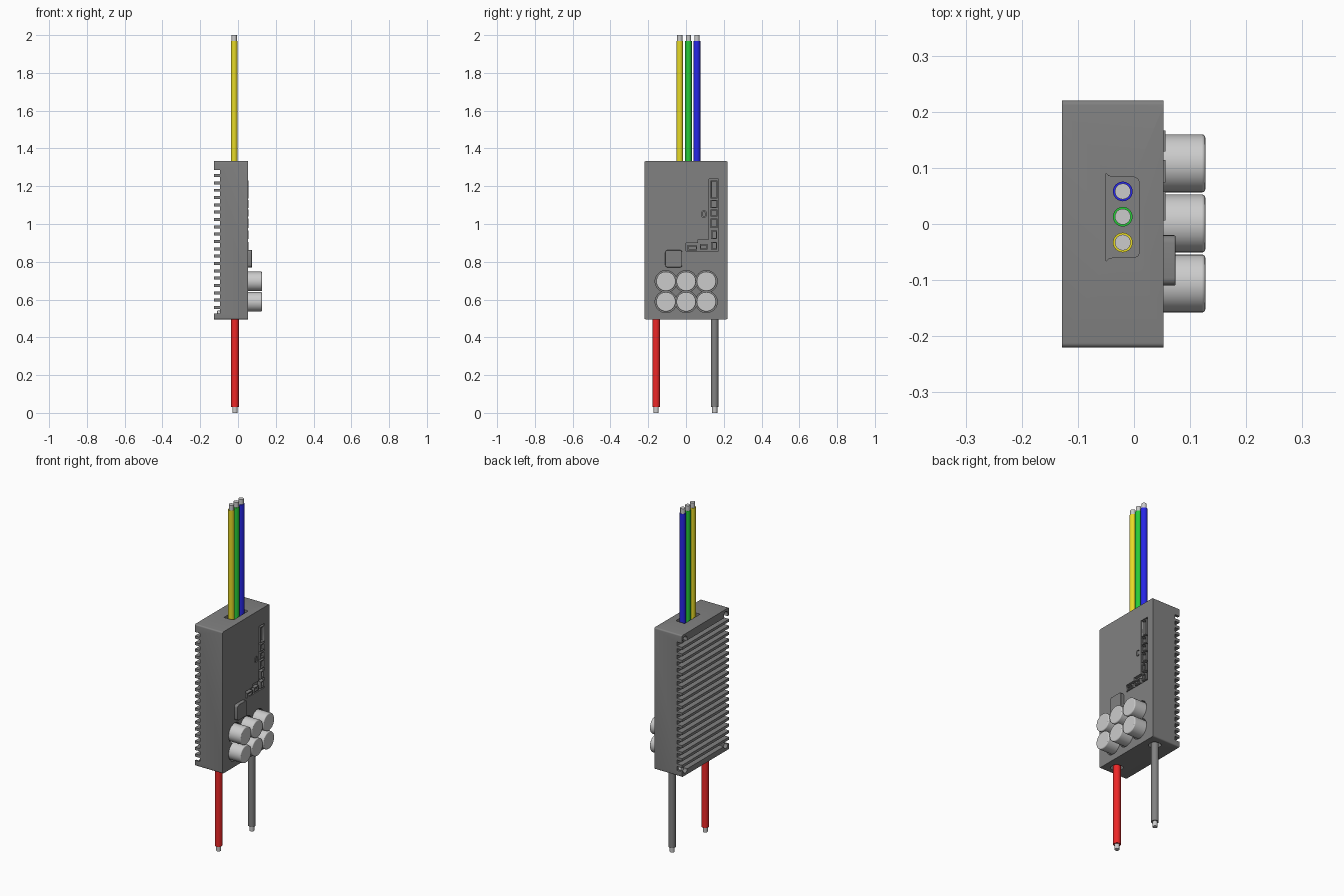
import bpy, bmesh, math

if "Cube" in bpy.data.objects:
    bpy.data.objects.remove(bpy.data.objects["Cube"])

def place(axis, u, v, h):
    return {'x': (h, u, v), 'y': (u, h, v), 'z': (u, v, h)}[axis]

def rounded(u0, u1, v0, v1, r, n=5):
    pts = []
    for cu, cv, a0 in ((u1-r, v1-r, 0), (u0+r, v1-r, 90), (u0+r, v0+r, 180), (u1-r, v0+r, 270)):
        for i in range(n + 1):
            a = math.radians(a0 + 90 * i / n)
            pts.append((cu + r * math.cos(a), cv + r * math.sin(a)))
    return pts

def circle(u, v, r, n=40):
    return [(u + r * math.cos(2*math.pi*i/n), v + r * math.sin(2*math.pi*i/n)) for i in range(n)]

def box(u0, u1, v0, v1):
    return [(u0, v0), (u1, v0), (u1, v1), (u0, v1)]

def prisms(name, axis, a, b, profiles, colour=None, bevel=0):
    """Extrude one or more closed profiles along an axis into one object."""
    bm = bmesh.new()
    for pts in profiles:
        lo = [bm.verts.new(place(axis, u, v, a)) for u, v in pts]
        hi = [bm.verts.new(place(axis, u, v, b)) for u, v in pts]
        bm.faces.new(lo)
        bm.faces.new(hi)
        for i in range(len(pts)):
            j = (i + 1) % len(pts)
            bm.faces.new((lo[i], lo[j], hi[j], hi[i]))
    bmesh.ops.recalc_face_normals(bm, faces=bm.faces)
    me = bpy.data.meshes.new(name)
    bm.to_mesh(me)
    bm.free()
    ob = bpy.data.objects.new(name, me)
    bpy.context.collection.objects.link(ob)
    if colour:
        mat = bpy.data.materials.new(name)
        mat.diffuse_color = (*colour, 1)
        mat.use_nodes = True
        mat.node_tree.nodes["Principled BSDF"].inputs["Base Color"].default_value = mat.diffuse_color
        me.materials.append(mat)
    if bevel:
        m = ob.modifiers.new("edge", 'BEVEL')
        m.width, m.segments, m.limit_method = bevel, 3, 'ANGLE'
        m.angle_limit = math.radians(40)
    smooth(ob)
    return ob

def smooth(ob):
    bpy.ops.object.select_all(action='DESELECT')
    ob.select_set(True)
    bpy.context.view_layer.objects.active = ob
    bpy.ops.object.shade_smooth_by_angle(angle=math.radians(35))

def cut(target, cutter):
    m = target.modifiers.new("cut", 'BOOLEAN')
    m.operation, m.solver, m.use_self, m.object = 'DIFFERENCE', 'EXACT', True, cutter
    bpy.context.view_layer.objects.active = target
    bpy.ops.object.modifier_apply(modifier=m.name)
    bpy.data.objects.remove(cutter)

DARK = (0.22, 0.22, 0.22)
XB, XF, Z0, Z1 = -0.128, 0.053, 0.495, 1.333
CAPS = [(y, z) for y in (-0.106, 0.001, 0.108) for z in (0.588, 0.696)]
SCREWS = [(y, z) for y in (-0.19, 0.19) for z in (0.528, 1.3)]
TOP = [(-0.033, "yellow_wire", (0.8, 0.7, 0.02)), (0.013, "green_wire", (0.02, 0.6, 0.04)),
       (0.058, "blue_wire", (0.02, 0.02, 0.8))]
BOTTOM = [(-0.158, "red_wire", (0.85, 0.02, 0.02)), (0.152, "grey_wire", DARK)]

# Housing with heat-sink slots, pockets and wire openings
body = prisms("housing", 'x', XB, XF, [rounded(-0.22, 0.22, Z0, Z1, 0.008)], DARK)
pitch = 0.0388
slots = [box(XB - 0.05, -0.095, 0.527 + i * pitch, 0.527 + i * pitch + 0.023) for i in range(20)]
cut(body, prisms("slot_cutter", 'y', -0.3, 0.3, slots))
cut(body, prisms("screw_cutter", 'x', -0.2, -0.092, [circle(y, z, 0.019, 24) for y, z in SCREWS]))
cut(body, prisms("capacitor_cutter", 'x', 0.03, 0.1, [circle(y, z, 0.0575) for y, z in CAPS]))
ports = [(0, .857), (.172, .857), (.172, 1.237), (.122, 1.237), (.122, .917), (.064, .917), (.064, .9), (0, .9)]
cut(body, prisms("port_cutter", 'x', 0.035, 0.1, [ports]))
cut(body, prisms("light_cutter", 'x', 0.045, 0.1, [rounded(0.085, 0.105, 1.035, 1.07, 0.006)]))
collar = rounded(-0.06, 0.01, -0.06, 0.084, 0.016)
flare = [(-0.05, 0.091), (-0.046, 0.086), (-0.039, 0.084), (0, 0.084), (0.007, 0.08), (0.01, 0.073),
         (0.01, -0.05), (0.007, -0.057), (0, -0.06), (-0.039, -0.06), (-0.046, -0.062), (-0.05, -0.067)]
cut(body, prisms("outlet_cutter", 'z', 1.27, 1.4, [flare]))
cut(body, prisms("inlet_cutter", 'z', 0.4, 0.54, [rounded(-0.045, 0.015, y - 0.03, y + 0.03, 0.02) for y, _, _ in BOTTOM]))
smooth(body)

# Heat-sink screws
prisms("screws", 'x', -0.11, -0.085, [circle(y, z, 0.013, 20) for y, z in SCREWS], bevel=0.003)

# Capacitors
for i, (y, z) in enumerate(CAPS):
    prisms(f"capacitor_{i + 1}", 'x', 0.02, 0.127, [circle(y, z, 0.0515)], bevel=0.005)

# Square button and indicator light
prisms("button", 'x', 0.04, 0.074, [rounded(-0.11, -0.02, 0.77, 0.862, 0.014)], DARK, 0.003)
prisms("indicator_light", 'x', 0.04, 0.053, [rounded(0.088, 0.102, 1.039, 1.066, 0.005)], DARK)

# Connector sockets set in the L-shaped recess, each with an open front
SOCKETS = [(.129, .167, 1.135, 1.23), (.129, .167, 1.085, 1.127), (.129, .167, 1.04, 1.078),
           (.129, .167, .98, 1.03), (.133, .165, .92, .965), (.133, .165, .865, .905),
           (.006, .058, .861, .886), (.074, .114, .865, .893)]
sock = prisms("connector_sockets", 'x', 0.03, 0.0565, [box(*s) for s in SOCKETS], DARK)
cut(sock, prisms("socket_cutter", 'x', 0.044, 0.1,
                 [box(a + .006, b - .006, c + .006, d - .006) for a, b, c, d in SOCKETS]))

# Output wires on top, supply wires below, each with a bare tip
for y, name, col in TOP:
    prisms(name, 'z', 1.26, 1.97, [circle(-0.02, y, 0.0175, 32)], col)
    prisms(name + "_tip", 'z', 1.95, 2.0, [circle(-0.02, y, 0.014, 32)])
for y, name, col in BOTTOM:
    prisms(name, 'z', 0.03, 0.55, [circle(-0.016, y, 0.02, 32)], col)
    prisms(name + "_tip", 'z', 0.0, 0.05, [circle(-0.016, y, 0.0135, 32)])
